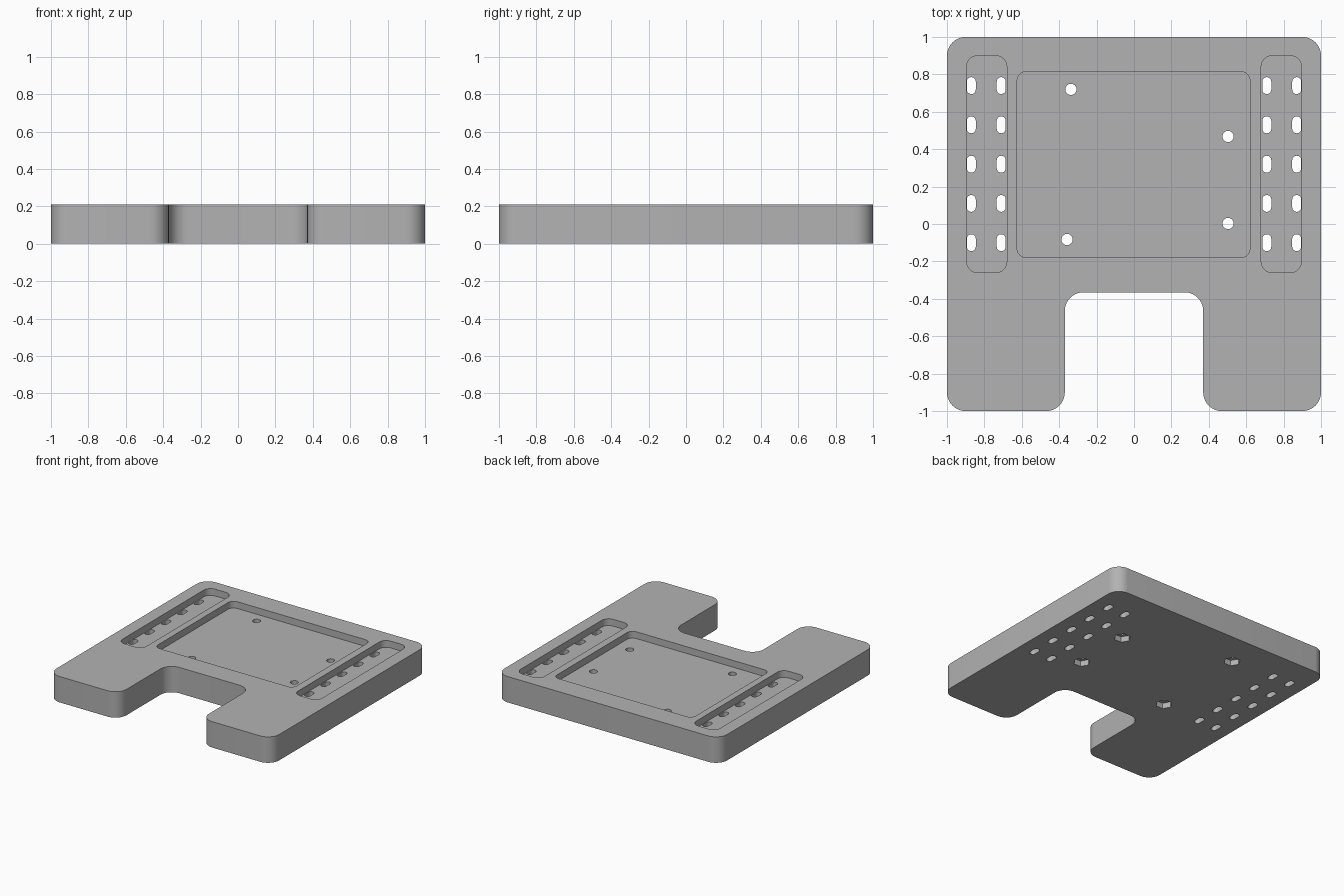
import bpy, bmesh, math

if "Cube" in bpy.data.objects:
    bpy.data.objects.remove(bpy.data.objects["Cube"])

H = 0.21          # plate thickness
FLOOR = 0.155     # pocket floor height
NUT = 0.045       # nut recess depth

grey = bpy.data.materials.new("light grey")
grey.diffuse_color = (0.45, 0.45, 0.45, 1)
grey.use_nodes = True
grey.node_tree.nodes["Principled BSDF"].inputs["Base Color"].default_value = grey.diffuse_color


def rounded(points, r, steps=10):
    """Round every corner of a right-angled counter-clockwise outline."""
    out = []
    n = len(points)
    for i, (x, y) in enumerate(points):
        px, py = points[i - 1]
        nx, ny = points[(i + 1) % n]
        lp, ln = math.hypot(px - x, py - y), math.hypot(nx - x, ny - y)
        a = ((px - x) / lp, (py - y) / lp)
        b = ((nx - x) / ln, (ny - y) / ln)
        for k in range(steps + 1):
            t = k / steps * math.pi / 2
            ca, cb = r * (1 - math.sin(t)), r * (1 - math.cos(t))
            out.append((x + a[0] * ca + b[0] * cb, y + a[1] * ca + b[1] * cb))
    return out


def rect(x0, x1, y0, y1):
    return [(x0, y0), (x1, y0), (x1, y1), (x0, y1)]


def ngon(x, y, r, n):
    return [(x + r * math.cos(2 * math.pi * k / n), y + r * math.sin(2 * math.pi * k / n))
            for k in range(n)]


def prism(bm, outline, z0, z1):
    low = [bm.verts.new((x, y, z0)) for x, y in outline]
    high = [bm.verts.new((x, y, z1)) for x, y in outline]
    bm.faces.new(low[::-1])
    bm.faces.new(high)
    n = len(outline)
    for i in range(n):
        j = (i + 1) % n
        bm.faces.new((low[i], low[j], high[j], high[i]))


def make(name, prisms):
    bm = bmesh.new()
    for p in prisms:
        prism(bm, *p)
    bmesh.ops.remove_doubles(bm, verts=bm.verts, dist=1e-5)
    bmesh.ops.recalc_face_normals(bm, faces=bm.faces)
    mesh = bpy.data.meshes.new(name)
    bm.to_mesh(mesh)
    bm.free()
    mesh.materials.append(grey)
    ob = bpy.data.objects.new(name, mesh)
    bpy.context.collection.objects.link(ob)
    return ob


# U-shaped base plate
outline = [(-1, -1), (-0.37, -1), (-0.37, -0.365), (0.37, -0.365),
           (0.37, -1), (1, -1), (1, 1), (-1, 1)]
plate = make("mounting_plate", [(rounded(outline, 0.1), 0, H)])

# Recessed trays: wide centre tray and two side trays
pockets = [(rounded(rect(-0.625, 0.62, -0.18, 0.815), 0.05), FLOOR, H + 0.1)]
for x0, x1 in ((-0.895, -0.68), (0.68, 0.895)):
    pockets.append((rounded(rect(x0, x1, -0.26, 0.9), 0.06), FLOOR, H + 0.1))

# Strap slots through the side trays
slots = []
for x in (-0.87, -0.71, 0.71, 0.87):
    for i in range(5):
        y = -0.1 + 0.21 * i
        slots.append((rounded(rect(x - 0.024, x + 0.024, y - 0.045, y + 0.045), 0.0235, 6),
                      -0.1, H + 0.2))

# Screw holes with hexagonal nut recesses underneath
screws = [(-0.337, 0.72), (0.503, 0.468), (0.503, 0.003), (-0.358, -0.083)]
holes = [(ngon(x, y, 0.03, 24), -0.1, H + 0.2) for x, y in screws]
nuts = [(ngon(x, y, 0.062, 6), -0.1, NUT) for x, y in screws]

for name, prisms in (("tray_cutter", pockets), ("slot_cutter", slots),
                     ("hole_cutter", holes), ("nut_cutter", nuts)):
    cutter = make(name, prisms)
    mod = plate.modifiers.new(name, 'BOOLEAN')
    mod.operation = 'DIFFERENCE'
    mod.solver = 'EXACT'
    mod.object = cutter
    bpy.context.view_layer.objects.active = plate
    bpy.ops.object.modifier_apply(modifier=mod.name)
    bpy.data.objects.remove(cutter)

# Smooth rounded corners, keep edges sharp
bpy.ops.object.select_all(action='DESELECT')
plate.select_set(True)
bpy.context.view_layer.objects.active = plate
bpy.ops.object.shade_smooth_by_angle(angle=math.radians(30))
